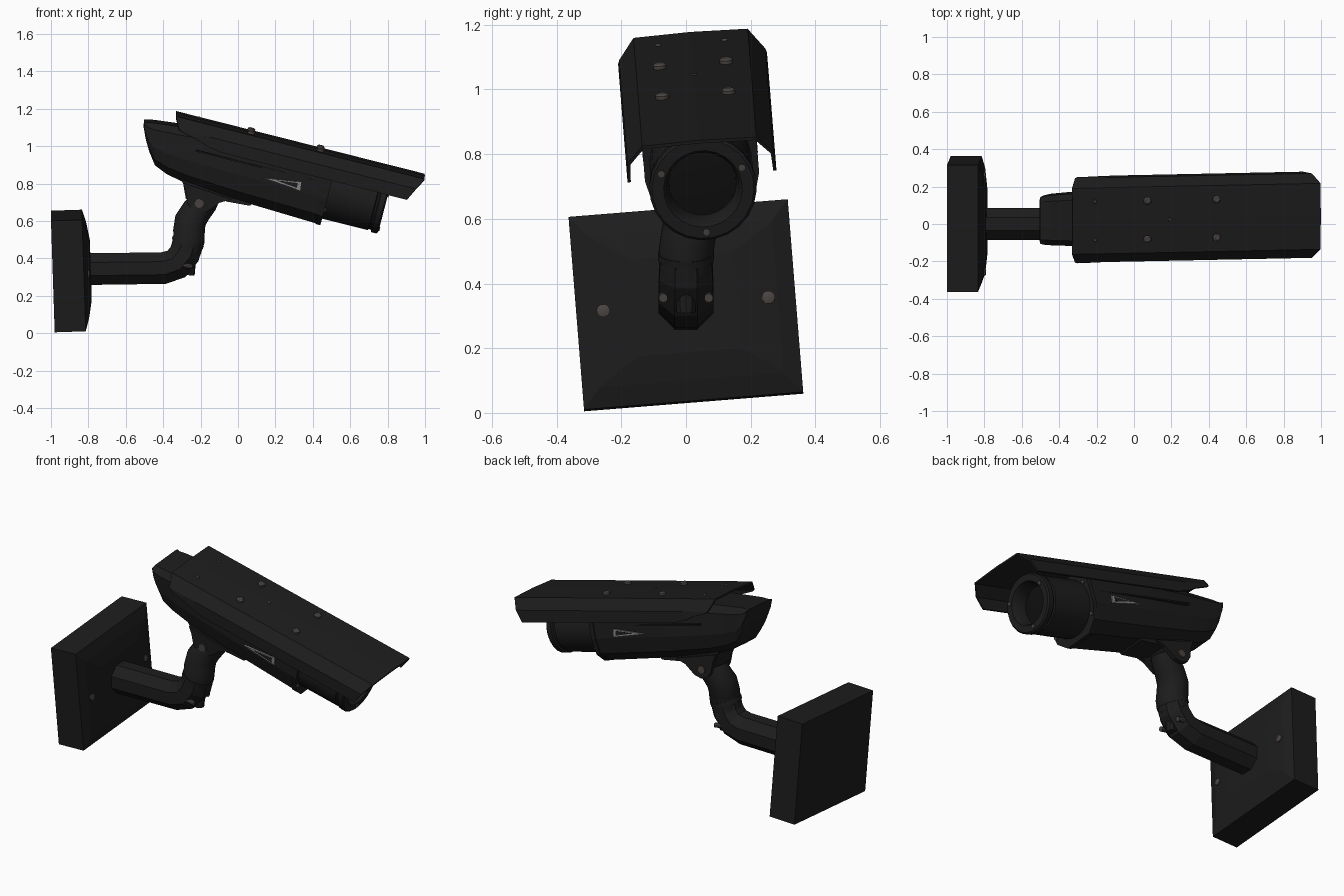
import bpy, bmesh
from math import radians, sin, cos, pi
from mathutils import Matrix, Vector as V

if "Cube" in bpy.data.objects:
    bpy.data.objects.remove(bpy.data.objects["Cube"])

def material(name, r, g, b):
    m = bpy.data.materials.new(name)
    m.diffuse_color = (r, g, b, 1)
    m.use_nodes = True
    m.node_tree.nodes["Principled BSDF"].inputs["Base Color"].default_value = m.diffuse_color
    return m

BLACK = material("black_paint", .012, .012, .012)
GLASS = material("dark_glass", .005, .005, .005)
STEEL = material("screw_steel", .07, .06, .055)
GREY = material("grey_trim", .25, .25, .25)

R = Matrix.Rotation
ROLL = R(radians(4.6), 4, 'X')
WORLD = Matrix.Identity(4)
CAM = Matrix.Translation((0, .04, .85)) @ ROLL @ R(radians(14.2), 4, 'Y')
WALL = Matrix.Translation((-.99, 0, .33)) @ ROLL @ R(radians(-1.9), 4, 'Y')

def loft(name, rings, M=WORLD, mat=BLACK, smooth=False, closed=True, thick=0):
    """Skin a list of equal-length point rings; closed rings are capped."""
    bm = bmesh.new()
    vs = [[bm.verts.new(p) for p in ring] for ring in rings]
    n = len(vs[0])
    for a, b in zip(vs, vs[1:]):
        for i in range(n if closed else n - 1):
            j = (i + 1) % n
            bm.faces.new((a[i], a[j], b[j], b[i]))
    if closed:
        bm.faces.new(vs[0][::-1])
        bm.faces.new(vs[-1])
    bmesh.ops.recalc_face_normals(bm, faces=bm.faces)
    me = bpy.data.meshes.new(name)
    bm.to_mesh(me)
    bm.free()
    me.transform(M)
    me.materials.append(mat)
    ob = bpy.data.objects.new(name, me)
    bpy.context.collection.objects.link(ob)
    if thick:
        s = ob.modifiers.new("sheet", 'SOLIDIFY')
        s.thickness, s.offset = thick, 0
    if smooth:
        bpy.ops.object.select_all(action='DESELECT')
        ob.select_set(True)
        bpy.context.view_layer.objects.active = ob
        bpy.ops.object.shade_smooth_by_angle(angle=radians(32))
    return ob

def sweep(name, path, n, M=WORLD, mat=BLACK, axis=None, smooth=True):
    """Round section along a path of (x, y, z, radius); a fixed axis makes a lathe."""
    pts = [V(p[:3]) for p in path]
    rings = []
    for i, p in enumerate(pts):
        if axis:
            t = V(axis)
        else:
            a, b = pts[max(i - 1, 0)], pts[min(i + 1, len(pts) - 1)]
            t = (p - a).normalized() + (b - p).normalized()
        t.normalize()
        ref = V((1, 0, 0)) if abs(t.y) > .9 else V((0, 1, 0))
        side = (ref - t * ref.dot(t)).normalized()
        up = t.cross(side)
        rings.append([p + path[i][3] * (side * cos(q) + up * sin(q))
                      for q in ((k + .5) * 2 * pi / n for k in range(n))])
    return loft(name, rings, M, mat, smooth)

def rect(x, hy, hz):
    return [(x, -hy, -hz), (x, hy, -hz), (x, hy, hz), (x, -hy, hz)]

def prism(name, outline, y0, y1, M=WORLD, mat=BLACK):
    return loft(name, [[(x, y, z) for x, z in outline] for y in (y0, y1)], M, mat)

# wall box with stepped, bevelled front
loft("wall_box", [rect(0, .34, .299), rect(.166, .34, .299), rect(.186, .285, .235),
                  rect(.188, .275, .225), rect(.203, .16, .15)], WALL)
for y in (-.257, .257):
    sweep("wall_screw", [(.17, y, 0, .02), (.196, y, 0, .02), (.199, y, 0, .012)], 12, WALL, STEEL)

# eight-sided arm and elbow
sweep("arm", [(-.81, 0, .343, .092), (-.40, 0, .348, .092), (-.33, 0, .37, .092),
              (-.285, 0, .425, .09), (-.27, 0, .47, .086)], 8, smooth=False)
# round upper neck
sweep("neck", [(-.28, 0, .44, .084), (-.262, 0, .50, .086), (-.262, .008, .55, .086),
               (-.255, .018, .60, .086), (-.225, .03, .65, .082), (-.185, .043, .70, .078),
               (-.16, .05, .74, .07)], 16)
sweep("neck_collar", [(-.272, 0, .475, .089), (-.265, 0, .495, .089)], 16)
# elbow clamp stub and screws
sweep("elbow_stub", [(-.262, 0, .31, .03), (-.256, 0, .40, .032)], 10)
for y in (-.07, .07):
    sweep("elbow_screw", [(-.30, y, .365, .014), (-.245, y, .355, .014)], 10, mat=STEEL)

# camera mounting plate, hinge lugs and hinge bolt
foot = [(-.30, -.09), (.13, -.11), (.10, -.142), (-.02, -.15), (-.25, -.135)]
prism("mount_plate", foot, -.085, .085, CAM)
lug = [(-.275, -.11), (.0, -.13), (-.06, -.165), (-.11, -.225), (-.15, -.245),
       (-.195, -.24), (-.225, -.21), (-.25, -.15)]
for s in (-1, 1):
    prism("hinge_lug", lug, s * .07, s * .095, CAM)
    sweep("hinge_bolt", [(-.165, s * .06, -.195, .024), (-.165, s * .102, -.195, .024)], 12, CAM, STEEL)
prism("hinge_block", [(-.28, -.10), (-.06, -.12), (-.12, -.21), (-.24, -.19)], -.07, .07, CAM)

# faceted camera housing
def section(u, bot, top, w, lean=0):
    h = top - bot
    half = [(.5 * w, bot), (.86 * w, bot + .15 * h), (w, bot + .42 * h),
            (w, top - .15 * h), (.78 * w, top)]
    pts = half + [(-y, z) for y, z in reversed(half)]
    return [(u - lean * (z - bot) / h, y, z) for y, z in pts]

loft("camera_housing", [section(-.552, .125, .153, .121, .005), section(-.523, .061, .156, .126, .03),
                        section(-.49, .005, .158, .13, .05), section(-.444, -.057, .165, .134, .06),
                        section(-.37, -.088, .176, .139, .03), section(-.265, -.108, .19, .147),
                        section(.0, -.128, .2, .16), section(.48, -.147, .205, .172)], CAM)
loft("housing_flange", [section(.465, -.15, .207, .177), section(.492, -.15, .207, .177)], CAM)
for s in (-1, 1):
    for v in (-.06, .13):
        sweep("flange_screw", [(.48, s * .148, v, .011), (.50, s * .148, v, .011)], 8, CAM, STEEL)
    # lengthwise seam rail and plain triangular trim on each side
    prism("side_rail", [(-.25, .076), (.44, .076), (.44, .084), (-.25, .084)], s * .13, s * .171, CAM)
    prism("side_trim", [(.13, .028), (.335, .056), (.34, .01)], s * .15, s * .176, CAM, GREY)
    prism("side_trim_inset", [(.20, .032), (.318, .046), (.32, .02)], s * .15, s * .178, CAM)

# lens barrel with recessed front
C = .04
barrel = [(.47, .160), (.745, .160), (.75, .153), (.76, .153), (.765, .166), (.793, .166),
          (.801, .158), (.801, .122), (.785, .112), (.715, .106)]
sweep("lens_barrel", [(u, 0, C, r) for u, r in barrel], 24, CAM, axis=(1, 0, 0))
sweep("lens_glass", [(.70, 0, C, .107), (.718, 0, C, .104), (.722, 0, C, .07)], 24, CAM, GLASS)
for a in (25, 155, 270):
    y, z = .138 * cos(radians(a)), C + .138 * sin(radians(a))
    sweep("barrel_screw", [(.79, y, z, .012), (.807, y, z, .012)], 8, CAM, STEEL)

# sun hood: bent sheet with slanted ends
def hood_row(ub, us, ut, vb):
    half = [(ub, .226, vb), (us, .222, .172), (ut, .175, .229)]
    return half + [(ut, 0, .233)] + [(u, -y, v) for u, y, v in reversed(half)]

loft("sun_hood", [hood_row(-.355, -.37, -.40, .164), hood_row(-.27, -.27, -.27, .146),
                  hood_row(-.20, -.20, -.20, .122), hood_row(-.12, -.12, -.12, .108),
                  hood_row(.905, .937, .970, .106)], CAM, closed=False, thick=.01)
# hood bolts, passing down to the housing
bolts = [(u, s * .103, r) for u, r in ((.013, .021), (.395, .021), (-.275, .011)) for s in (-1, 1)]
for u, y, r in bolts + [(.137, 0, .011)]:
    h = .252 if r > .02 else .241
    sweep("hood_bolt", [(u, y, .18, r * .7), (u, y, .232, r * .7), (u, y, .232, r),
                        (u, y, h - .006, r), (u, y, h, r * .6)], 12, CAM, STEEL, axis=(0, 0, 1))
